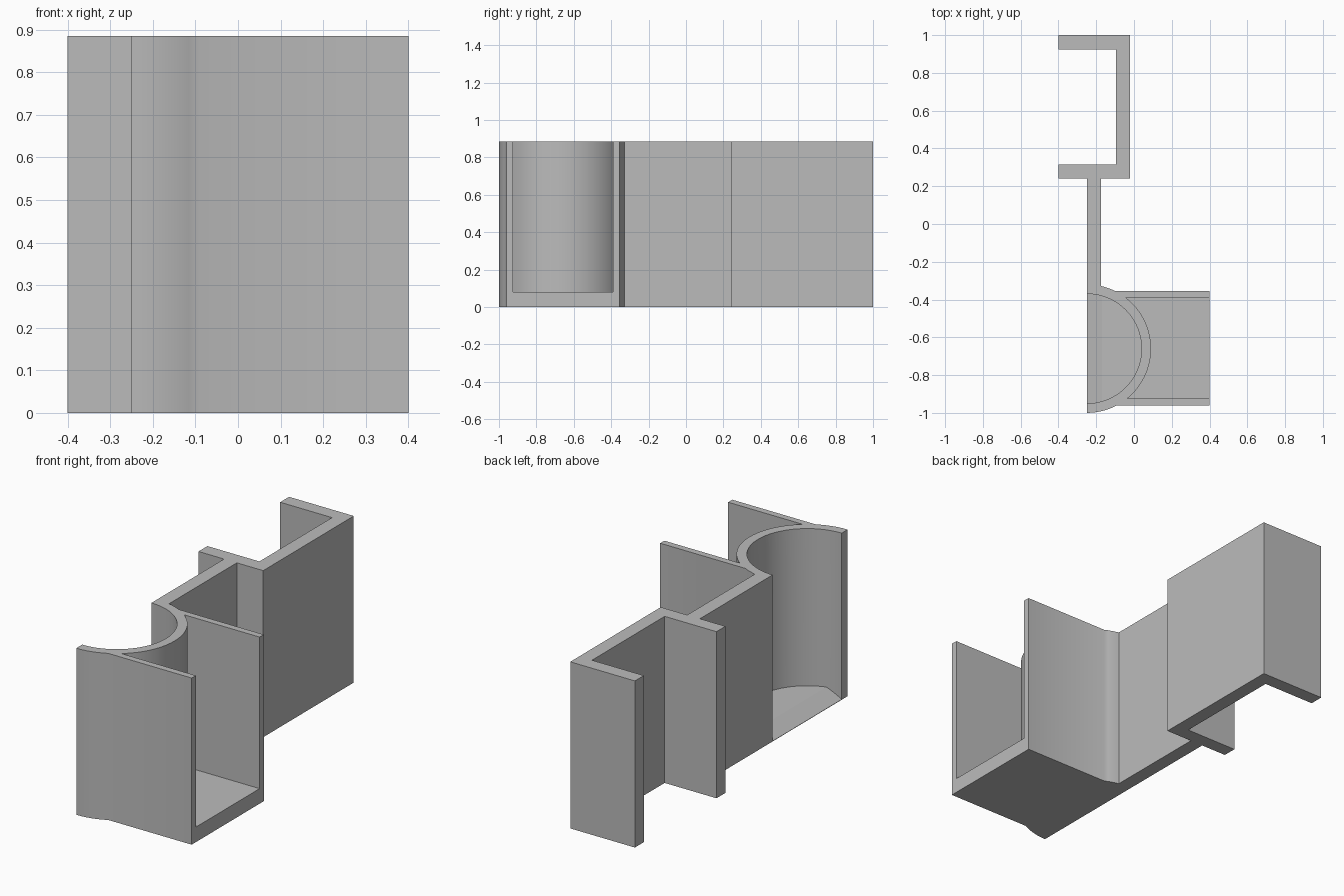
import bpy, bmesh
from math import sin, cos, asin, pi, radians
from mathutils import Vector

cube = bpy.data.objects.get("Cube")
if cube:
    bpy.data.objects.remove(cube, do_unlink=True)

HEIGHT = 0.885
CX, CY = -0.25, -0.66          # centre of the round cradle
R_IN, R_OUT = 0.29, 0.34
BOX_FRONT, BOX_BACK, BOX_X = -0.96, -0.355, 0.4
WALL, FLOOR, CRADLE_FLOOR = 0.035, 0.08, 0.05

grey = bpy.data.materials.new("plain_grey")
grey.use_nodes = True
grey.diffuse_color = (0.5, 0.5, 0.5, 1)
grey.node_tree.nodes["Principled BSDF"].inputs["Base Color"].default_value = (0.5, 0.5, 0.5, 1)


def arc(radius, start, end, steps):
    """Points on a circle around the cradle centre."""
    angles = [start + (end - start) * i / steps for i in range(steps + 1)]
    return [(CX + radius * cos(a), CY + radius * sin(a)) for a in angles]


def prism(name, outline, z0, z1, cut=None):
    """Extrude a flat outline upward; optionally trim below a plane."""
    bm = bmesh.new()
    face = bm.faces.new([bm.verts.new((x, y, z0)) for x, y in outline])
    top = bmesh.ops.extrude_face_region(bm, geom=[face])["geom"]
    bmesh.ops.translate(bm, vec=(0, 0, z1 - z0),
                        verts=[v for v in top if isinstance(v, bmesh.types.BMVert)])
    if cut:
        res = bmesh.ops.bisect_plane(bm, geom=bm.verts[:] + bm.edges[:] + bm.faces[:],
                                     plane_co=cut[0], plane_no=cut[1], clear_inner=True)
        rim = [e for e in res["geom_cut"] if isinstance(e, bmesh.types.BMEdge)]
        bmesh.ops.contextual_create(bm, geom=rim)
    bmesh.ops.recalc_face_normals(bm, faces=bm.faces)
    mesh = bpy.data.meshes.new(name)
    bm.to_mesh(mesh)
    bm.free()
    mesh.materials.append(grey)
    obj = bpy.data.objects.new(name, mesh)
    bpy.context.collection.objects.link(obj)
    return obj


# Solid body: cradle, box, connecting web and C-shaped clip in one outline
a_front = asin((BOX_FRONT - CY) / R_OUT)
a_back = asin((BOX_BACK - CY) / R_OUT)
a_web = pi / 2 - asin(0.075 / R_OUT)
outline = arc(R_OUT, -pi / 2, a_front, 6)
outline += [(BOX_X, BOX_FRONT), (BOX_X, BOX_BACK)]
outline += arc(R_OUT, a_back, a_web, 4)
outline += [(-0.175, 0.24), (-0.02, 0.24), (-0.02, 1), (-0.4, 1), (-0.4, 0.925),
            (-0.095, 0.925), (-0.095, 0.315), (-0.4, 0.315), (-0.4, 0.24), (CX, 0.24)]
body = prism("clip_holder", outline, 0, HEIGHT)

# Pocket of the box, open to the side
y0, y1 = BOX_FRONT + WALL, BOX_BACK - WALL
pocket = arc(R_OUT, asin((y1 - CY) / R_OUT), asin((y0 - CY) / R_OUT), 36)
pocket += [(BOX_X + 0.1, y0), (BOX_X + 0.1, y1)]

# Round cradle, with a bevelled lip on its floor
cradle = arc(R_IN, -pi / 2, pi / 2, 48)
cradle += [(CX - 0.1, CY + R_IN), (CX - 0.1, CY - R_IN)]
lip = (Vector((CX, CY, 0.002)), Vector((-0.5, 0, 0.85)))

cutters = [prism("box_pocket", pocket, FLOOR, HEIGHT + 0.1),
           prism("cradle_pocket", cradle, CRADLE_FLOOR, HEIGHT + 0.1),
           prism("cradle_lip", cradle, -0.1, HEIGHT + 0.2, lip)]
for cutter in cutters:
    cutter.hide_render = True
    mod = body.modifiers.new(cutter.name, "BOOLEAN")
    mod.operation, mod.solver, mod.object = "DIFFERENCE", "EXACT", cutter

# Bake the cuts and drop the cutters
graph = bpy.context.evaluated_depsgraph_get()
result = bpy.data.meshes.new_from_object(body.evaluated_get(graph))
body.modifiers.clear()
body.data = result
for cutter in cutters:
    bpy.data.objects.remove(cutter, do_unlink=True)

bpy.ops.object.select_all(action="DESELECT")
body.select_set(True)
bpy.context.view_layer.objects.active = body
bpy.ops.object.shade_smooth_by_angle(angle=radians(30))
